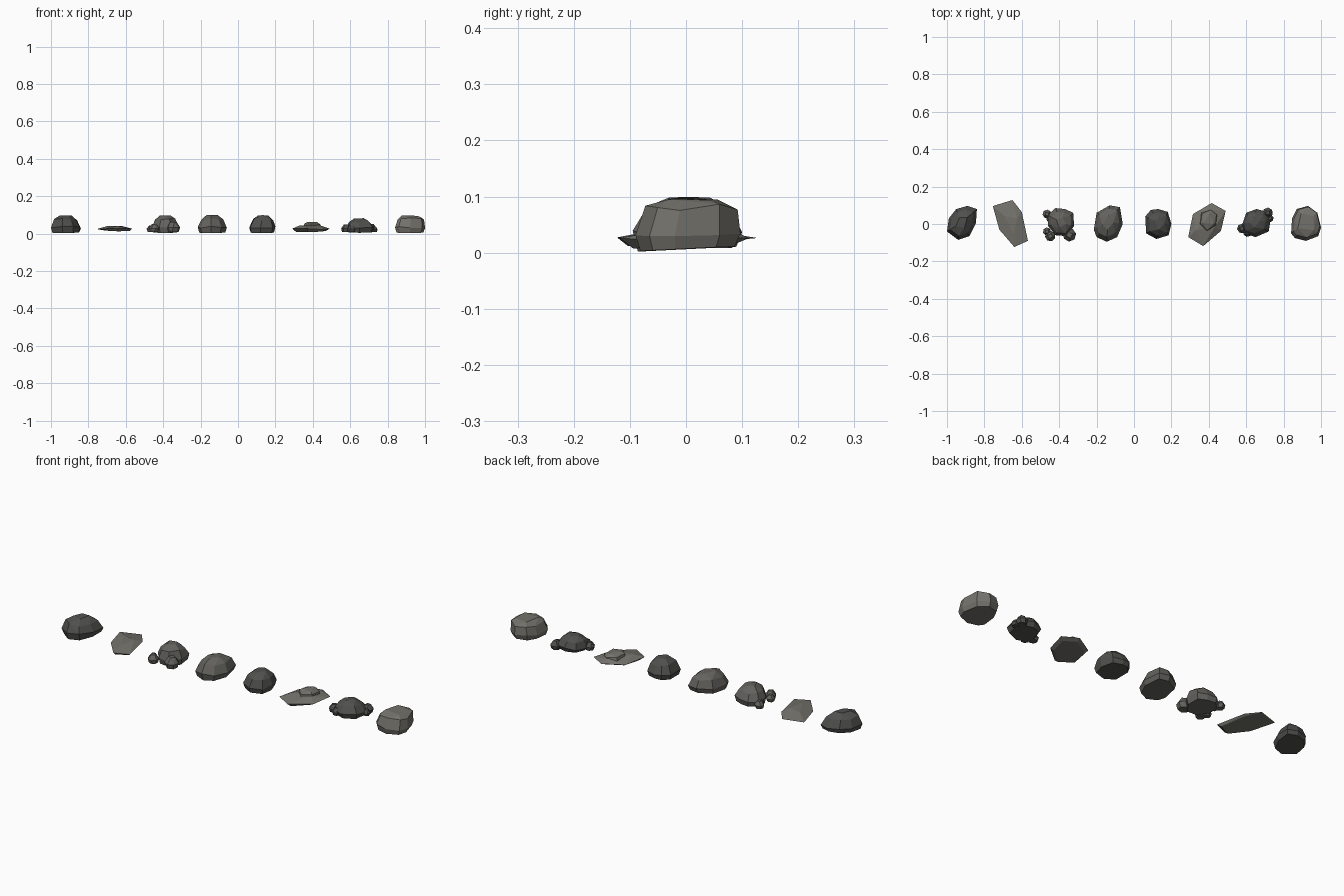
import bpy, bmesh, math, random
from mathutils import Vector

if "Cube" in bpy.data.objects:
    bpy.data.objects.remove(bpy.data.objects["Cube"])

random.seed(4)


def material(name, c):
    m = bpy.data.materials.new(name)
    m.diffuse_color = (*c, 1)
    m.use_nodes = True
    m.node_tree.nodes["Principled BSDF"].inputs["Base Color"].default_value = m.diffuse_color
    return m


LIGHT = material("light_stone", (0.17, 0.165, 0.145))
MID = material("mid_stone", (0.125, 0.122, 0.112))
DARK = material("dark_stone", (0.08, 0.08, 0.077))


def hull(name, pts, mat, angle=9):
    """Faceted stone: convex hull with near-coplanar facets merged."""
    bm = bmesh.new()
    for p in pts:
        bm.verts.new(p)
    res = bmesh.ops.convex_hull(bm, input=bm.verts[:])
    junk = {g for g in res["geom_interior"] + res["geom_unused"]
            if isinstance(g, bmesh.types.BMVert)}
    bmesh.ops.delete(bm, geom=list(junk), context='VERTS')
    bmesh.ops.dissolve_limit(bm, angle_limit=math.radians(angle),
                             verts=bm.verts[:], edges=bm.edges[:])
    bmesh.ops.recalc_face_normals(bm, faces=bm.faces[:])
    me = bpy.data.meshes.new(name)
    bm.to_mesh(me)
    bm.free()
    me.materials.append(mat)
    ob = bpy.data.objects.new(name, me)
    bpy.context.collection.objects.link(ob)


def stone(name, outline, rings, peak, mat, jitter=0.004):
    """Stack scaled copies of a plan outline, drifting towards the peak."""
    c = sum((Vector(p) for p in outline), Vector((0, 0))) / len(outline)
    zmax = rings[-1][0]
    pts = []
    for i, (z, s) in enumerate(rings):
        centre = c.lerp(Vector(peak), z / zmax if i > 1 else 0)
        for k, p in enumerate(outline):
            if i == len(rings) - 1 and k % 2:
                continue
            q = centre + (Vector(p) - c) * s
            if i == 0:
                dz = 0.05 * q.y
            elif i == len(rings) - 1:
                dz = random.uniform(-jitter, 0)
            else:
                dz = random.uniform(-jitter, jitter) * 1.6
            pts.append((q.x, q.y, z + dz))
    hull(name, pts, mat)


def pebble(name, x, y, r, mat):
    pts = []
    for z, s, n in ((0.008, 0.8, 6), (0.008 + r * 0.7, 1, 7), (0.008 + r * 1.5, 0.5, 4)):
        a0 = random.uniform(0, 6)
        for k in range(n):
            a = a0 + k * math.tau / n
            pts.append((x + r * s * math.cos(a), y + r * s * math.sin(a), z))
    hull(name, pts, mat)


ROUND = [(0.006, 0.9), (0.034, 1.0), (0.074, 0.77), (0.098, 0.38)]
BOXY = [(0.007, 0.9), (0.035, 1.0), (0.08, 0.88), (0.097, 0.6)]
LOW = [(0.007, 0.85), (0.028, 1.0), (0.062, 0.75), (0.083, 0.36)]

# Rounded boulders
stone("boulder_a", [(-1, -.04), (-.99, .03), (-.95, .08), (-.89, .097), (-.84, .08),
                    (-.845, .005), (-.88, -.065), (-.94, -.085)], ROUND, (-.92, .01), DARK)
stone("boulder_b", [(-.46, .05), (-.42, .085), (-.37, .08), (-.325, .06), (-.32, -.01),
                    (-.36, -.065), (-.42, -.06), (-.46, -.01)], ROUND, (-.39, .01), MID)
stone("boulder_c", [(-.215, -.03), (-.2, .06), (-.13, .1), (-.075, .09), (-.06, 0),
                    (-.09, -.07), (-.145, -.095), (-.2, -.07)],
      [(z * 1.03, s) for z, s in ROUND], (-.14, .005), MID)
stone("boulder_d", [(.06, .04), (.09, .075), (.13, .08), (.18, .065), (.2, 0),
                    (.185, -.06), (.12, -.08), (.065, -.05)], ROUND, (.135, .005), DARK)
stone("boulder_e", [(.58, 0), (.6, .06), (.655, .08), (.71, .065), (.73, .02),
                    (.72, -.04), (.65, -.07), (.59, -.05)], LOW, (.645, .01), DARK)
stone("boulder_f", [(.84, -.05), (.845, .03), (.87, .08), (.93, .097), (.98, .06),
                    (1, -.02), (.985, -.065), (.92, -.09), (.86, -.075)], BOXY, (.92, .005), LIGHT)

# Pebbles gathered around two boulders
for i, p in enumerate([(-.465, .053, .024), (-.448, .03, .022), (-.448, -.065, .028),
                       (-.465, -.04, .022), (-.345, -.058, .036)]):
    pebble(f"pebble_b{i}", *p, MID)
for i, p in enumerate([(.715, .06, .028), (.727, .03, .02), (.577, -.024, .026),
                       (.607, -.045, .024)]):
    pebble(f"pebble_e{i}", *p, DARK)

# Thin slabs
stone("slab_a", [(-.755, .096), (-.65, .128), (-.6, .064), (-.567, -.09), (-.64, -.123),
                 (-.72, -.03)], [(0.017, 0.85), (0.025, 1), (0.042, 0.45)],
      (-.65, .005), LIGHT, 0.002)
stone("slab_b", [(.415, .112), (.49, .07), (.465, -.037), (.37, -.118), (.29, -.07),
                 (.315, .053)], [(0.012, 0.8), (0.023, 1), (0.045, 0.6)],
      (.39, .01), LIGHT, 0.002)
# Stone cap on the second slab
stone("slab_cap", [(.35, .0), (.36, .06), (.41, .08), (.445, .05), (.44, -.01), (.39, -.04)],
      [(0.03, 1), (0.05, 0.9), (0.062, 0.6)], (.4, .02), LIGHT, 0.002)
